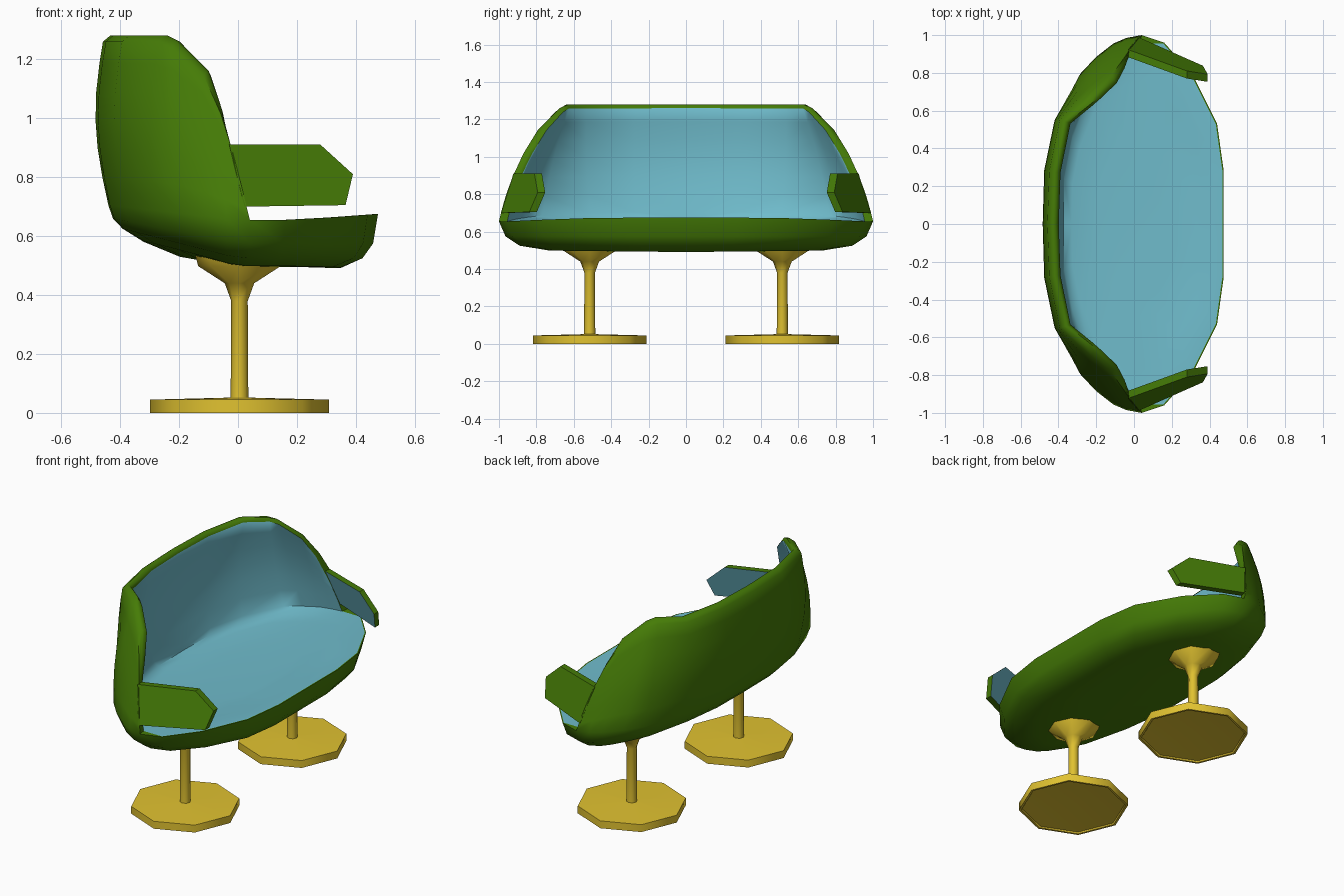
import bpy, bmesh, math
from mathutils import Vector

cube = bpy.data.objects.get("Cube")
if cube:
    bpy.data.objects.remove(cube)


def material(name, rgb):
    m = bpy.data.materials.new(name)
    m.use_nodes = True
    m.diffuse_color = (*rgb, 1)
    m.node_tree.nodes["Principled BSDF"].inputs["Base Color"].default_value = (*rgb, 1)
    return m


GREEN = material("green shell", (0.06, 0.2, 0.002))
BLUE = material("blue lining", (0.16, 0.5, 0.6))
YELLOW = material("yellow metal", (0.75, 0.54, 0.03))


def finish(bm, name, mats, angle):
    bmesh.ops.recalc_face_normals(bm, faces=bm.faces)
    me = bpy.data.meshes.new(name)
    bm.to_mesh(me)
    bm.free()
    for m in mats:
        me.materials.append(m)
    ob = bpy.data.objects.new(name, me)
    bpy.context.collection.objects.link(ob)
    bpy.ops.object.select_all(action='DESELECT')
    ob.select_set(True)
    bpy.context.view_layer.objects.active = ob
    bpy.ops.object.shade_smooth_by_angle(angle=math.radians(angle))
    return ob


# Half plan of the shell: open seat edge, then the wall with its top edge
SEAT_EDGE = [(.475, 0), (.475, .28), (.44, .53), (.31, .79), (.16, .96), (.04, 1)]
WALL = [((.04, 1), (-.025, .92, .91)), ((-.04, .985), (-.06, .865, 1.03)),
        ((-.11, .955), (-.115, .785, 1.16)), ((-.2, .885), (-.225, .69, 1.26)),
        ((-.28, .8), (-.27, .65, 1.28)), ((-.385, .53), (-.39, .55, 1.28)),
        ((-.435, .28), (-.445, .28, 1.28)), ((-.44, 0), (-.455, 0, 1.28))]
STEPS = (.17, .34, .5, .67, .84, .965, 1)


def column(base, top=None):
    """One section of the shell: underside, wall, inner wall, seat."""
    x, y = base
    lift = max(0, -x / .44)
    rim_z = .655 + .02 * max(0, (x - .2) / .275) + .05 * lift
    normal = Vector((x / .225, y, 0)).normalized()
    thick = .045 + .015 * min(1, 2 * lift) if x < .1 else .007
    foot = Vector((x, y, rim_z))

    def ring(s, z):
        return Vector((x * s, y * s, z))

    outer = [ring(.45, .495 + .035 * lift), ring(.73, .491 + .09 * lift + .008 * y),
             ring(.89, .525 + .1 * lift), ring(.965, .575 + .085 * lift), foot]
    inner = [foot - normal * thick, ring(.85, rim_z - .005 - .03 * lift),
             ring(.75, .65 + .005 * lift), ring(.45, .642)]
    wall, lining = [], []
    if top:
        for t in STEPS:
            bulge = .036 * abs(normal.x) * math.sin(math.pi * t)
            p = foot.lerp(Vector(top), t) + normal * bulge
            r = thick * .35 if t == 1 else 0
            wall.append(p - normal * r)
            lining.insert(0, p - normal * (thick - r))
    pts = outer + wall + lining + inner
    return pts, len(outer) + len(wall) - (0 if top else 1)


# Shell: strips between neighbouring sections, both halves
bm = bmesh.new()
for side in (1, -1):
    for cols in ([column(b) for b in SEAT_EDGE], [column(b, t) for b, t in WALL]):
        grid = [[bm.verts.new((p.x, p.y * side, p.z)) for p in pts] for pts, _ in cols]
        lip = cols[0][1]
        for a, b in zip(grid, grid[1:]):
            for j in range(len(a) - 1):
                f = bm.faces.new((a[j], b[j], b[j + 1], a[j + 1]))
                f.material_index = 1 if j > lip else 0
bmesh.ops.remove_doubles(bm, verts=bm.verts, dist=0.0005)
filled = bmesh.ops.holes_fill(bm, edges=[e for e in bm.edges if e.is_boundary], sides=0)
for f in filled["faces"]:
    f.normal_update()
    high = f.calc_center_median().z > .6
    f.material_index = 1 if high and abs(f.normal.z) > .9 else 0
finish(bm, "seat_shell", (GREEN, BLUE), 55)

# Arms: slanted slabs with a pointed end, lined on the inside, flush with the wall
ARM = [(-.03, .91), (.28, .91), (.39, .81), (.365, .705), (.022, .70)]
for side, name in ((1, "left_arm"), (-1, "right_arm")):
    bm = bmesh.new()
    rows = []
    for depth in (0, .04):
        rows.append([bm.verts.new((x, side * (.99 - .45 * max(0, x - .03) - .32 * (z - .7) - depth), z))
                     for x, z in ARM])
    bm.faces.new(rows[0])
    bm.faces.new(rows[1]).material_index = 1
    for i in range(len(ARM)):
        j = (i + 1) % len(ARM)
        bm.faces.new((rows[0][i], rows[0][j], rows[1][j], rows[1][i]))
    finish(bm, name, (GREEN, BLUE), 30)

# Pedestals: eight-sided turned profile, hollow underneath
PROFILE = [(0, .025), (.285, .008), (.29, 0), (.303, 0), (.303, .045), (.03, .052),
           (.028, .38), (.05, .44), (.14, .498), (.15, .535), (0, .54)]
SIDES = 8
for side, name in ((1, "left_pedestal"), (-1, "right_pedestal")):
    bm = bmesh.new()
    rings = []
    for r, z in PROFILE:
        rings.append([bm.verts.new((.005 + r * math.cos(math.tau * k / SIDES),
                                    side * .515 + r * math.sin(math.tau * k / SIDES), z))
                      for k in range(SIDES)])
    for a, b in zip(rings, rings[1:]):
        for k in range(SIDES):
            n = (k + 1) % SIDES
            bm.faces.new((a[k], a[n], b[n], b[k]))
    bmesh.ops.remove_doubles(bm, verts=bm.verts, dist=0.0005)
    finish(bm, name, (YELLOW,), 50)
